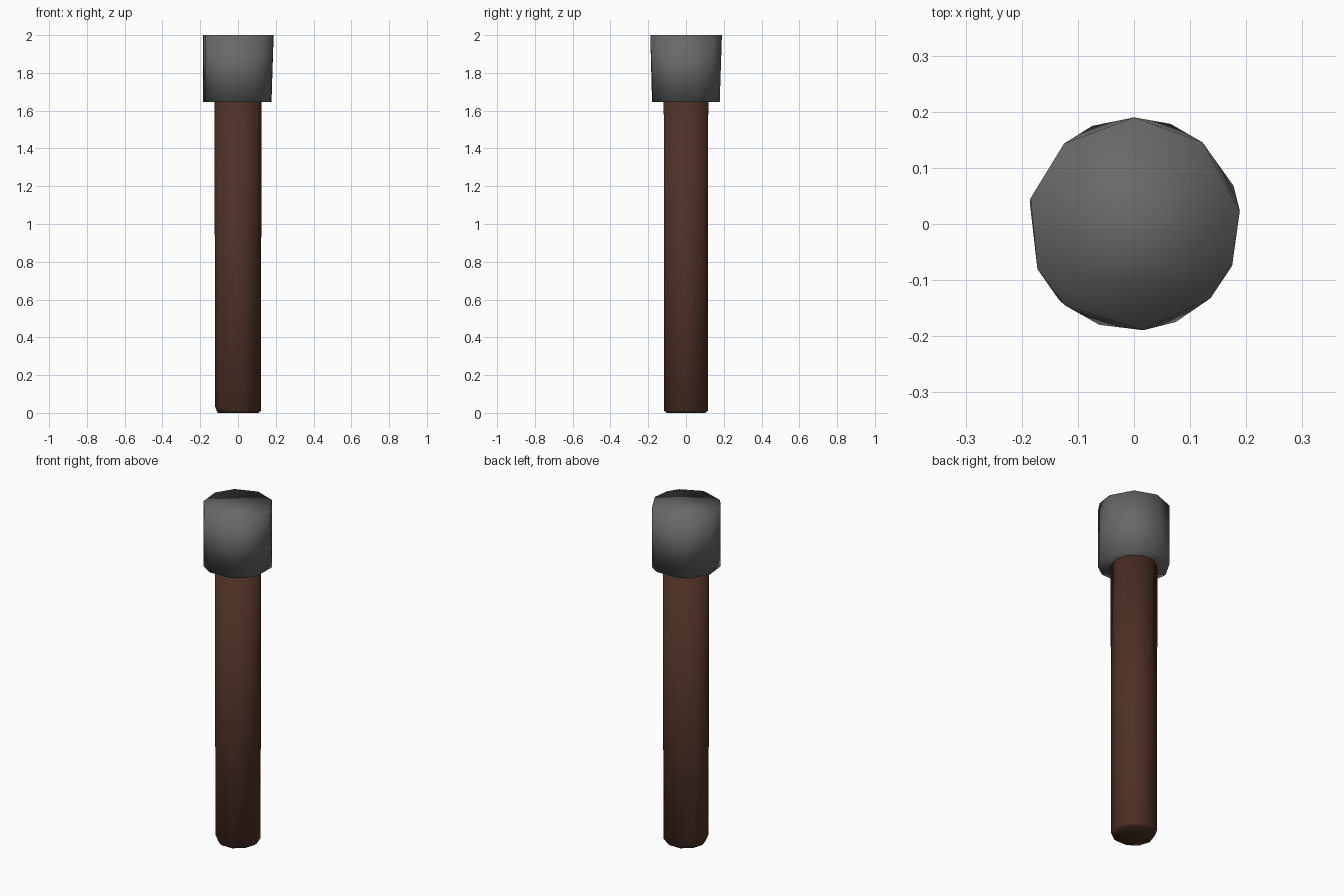
import bpy
import bmesh
from math import cos, sin, radians
from mathutils import Vector

default = bpy.data.objects.get("Cube")
if default:
    bpy.data.objects.remove(default, do_unlink=True)


def make_material(name, color):
    mat = bpy.data.materials.new(name)
    mat.use_nodes = True
    mat.diffuse_color = (*color, 1)
    mat.node_tree.nodes["Principled BSDF"].inputs["Base Color"].default_value = (*color, 1)
    return mat


def ring(angles, radius, z):
    return [Vector((radius * cos(radians(a)), radius * sin(radians(a)), z)) for a in angles]


def hull_part(name, points, mat):
    """Wrap rings of points in a smooth-shaded low-poly solid."""
    bm = bmesh.new()
    for p in points:
        bm.verts.new(p)
    bmesh.ops.convex_hull(bm, input=bm.verts)
    bmesh.ops.recalc_face_normals(bm, faces=bm.faces)
    for face in bm.faces:
        face.smooth = True
    mesh = bpy.data.meshes.new(name)
    bm.to_mesh(mesh)
    bm.free()
    mesh.materials.append(mat)
    obj = bpy.data.objects.new(name, mesh)
    bpy.context.collection.objects.link(obj)
    return obj


iron = make_material("dark grey iron", (0.14, 0.14, 0.14))
wood = make_material("dark brown wood", (0.075, 0.030, 0.019))

# Head: irregular, roughly ten-sided drum with its rims slightly out of step
top_angles = (90, 50, 7, -23, -44, -85, -130, -155, 166, 131)
bottom_angles = (113, 70, 50, 21, -23, -44, -67, -109, -135, -155, 168, 131)
hull_part("hammer_head",
          ring(top_angles, 0.19, 2.0) + ring(bottom_angles, 0.19, 1.645), iron)

# Handle: ten-sided shaft with a worn lower rim, deeper on the right
sides = range(0, 360, 36)
lower_rim = ring(sides, 0.122, 0.012)
for p in lower_rim:
    if p.x < -0.09:
        p.z = 0.035
hull_part("handle",
          ring(sides, 0.124, 1.70) + lower_rim + ring(sides, 0.108, 0.0), wood)
